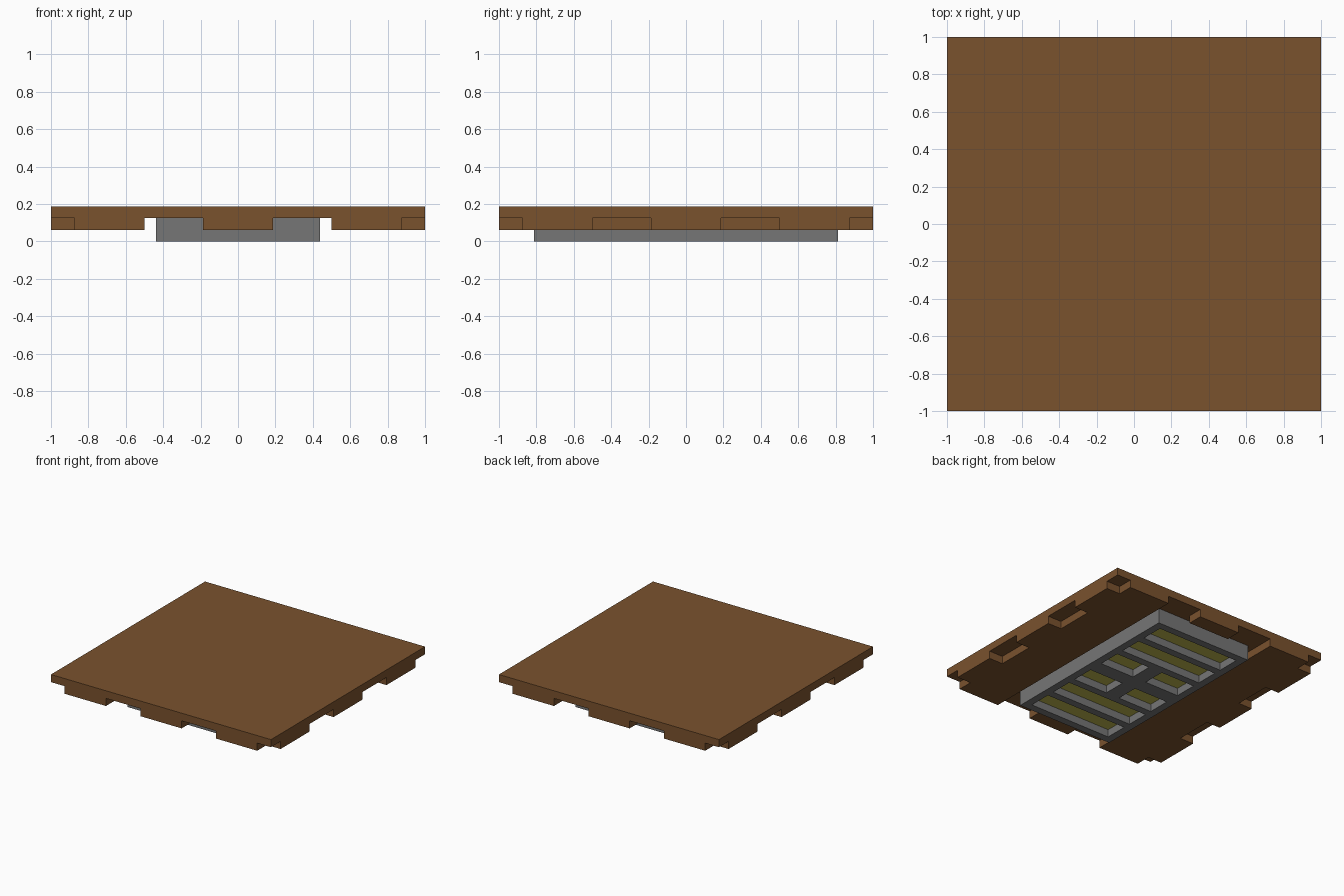
import bpy, bmesh

if "Cube" in bpy.data.objects:
    bpy.data.objects.remove(bpy.data.objects["Cube"])

U = 1 / 16  # model is laid out on a sixteenth grid


def material(name, rgb):
    m = bpy.data.materials.new(name)
    m.diffuse_color = (*rgb, 1)
    m.use_nodes = True
    m.node_tree.nodes["Principled BSDF"].inputs["Base Color"].default_value = m.diffuse_color
    return m


def mirrored(values):
    return sorted({s * v for v in values for s in (-1, 1)})


def cell_solid(name, cuts, solid, materials):
    """Skin of all grid cells (between the cuts) whose centre passes solid()."""
    bm = bmesh.new()
    verts = {}

    def vert(p):
        if p not in verts:
            verts[p] = bm.verts.new([c * U for c in p])
        return verts[p]

    def filled(idx):
        if any(i < 0 or i >= len(c) - 1 for i, c in zip(idx, cuts)):
            return False
        return solid(*[(c[i] + c[i + 1]) / 2 for i, c in zip(idx, cuts)])

    nx, ny, nz = [len(c) - 1 for c in cuts]
    for idx in [(i, j, k) for i in range(nx) for j in range(ny) for k in range(nz)]:
        if not filled(idx):
            continue
        for a in range(3):
            for step in (-1, 1):
                near = list(idx)
                near[a] += step
                if filled(near):
                    continue
                b, c = (a + 1) % 3, (a + 2) % 3
                quad = []
                for db, dc in ((0, 0), (1, 0), (1, 1), (0, 1)):
                    p = [0, 0, 0]
                    p[a] = cuts[a][idx[a] + (step > 0)]
                    p[b] = cuts[b][idx[b] + db]
                    p[c] = cuts[c][idx[c] + dc]
                    quad.append(vert(tuple(p)))
                bm.faces.new(quad if step > 0 else quad[::-1])
    mesh = bpy.data.meshes.new(name)
    bm.to_mesh(mesh)
    bm.free()
    for m in materials:
        mesh.materials.append(m)
    ob = bpy.data.objects.new(name, mesh)
    bpy.context.collection.objects.link(ob)
    return ob


wood = material("brown_wood", (0.195, 0.084, 0.027))
metal = material("grey_metal", (0.181, 0.181, 0.181))
glow = material("yellow_lamp", (0.51, 0.47, 0.073))


# Ceiling panel: notched edges and corners, and a well for the lamp
def panel_solid(x, y, z):
    if z > 2:
        return True
    x, y = abs(x), abs(y)
    in_well = x < 8 and y < 14
    on_rim_x, on_rim_y = x > 14, y > 14
    corner = on_rim_x and on_rim_y
    notch = (on_rim_x and 3 < y < 8) or (on_rim_y and 3 < x < 8)
    return not (in_well or corner or notch)


edge = mirrored([3, 8, 14, 16])
cell_solid("ceiling_panel", (edge, edge, [1, 2, 3]), panel_solid, [wood])


# Lamp housing: six rows of sunken windows, the middle two rows split in half
def housing_solid(x, y, z):
    if z > 1:
        return True
    x, y = abs(x), abs(y)
    row = any(lo < y < lo + 3 for lo in (1, 5, 9))
    window = row and x < 6 and (y > 4 or x > 1)
    return not window


lamp = cell_solid("lamp_housing",
                  (mirrored([1, 6, 7]), mirrored([1, 4, 5, 8, 9, 12, 13]), [0, 1, 2]),
                  housing_solid, [metal, glow])

# Lit window floors: downward faces above the housing's underside
for f in lamp.data.polygons:
    if f.normal.z < -0.5 and f.center.z > U / 2:
        f.material_index = 1
